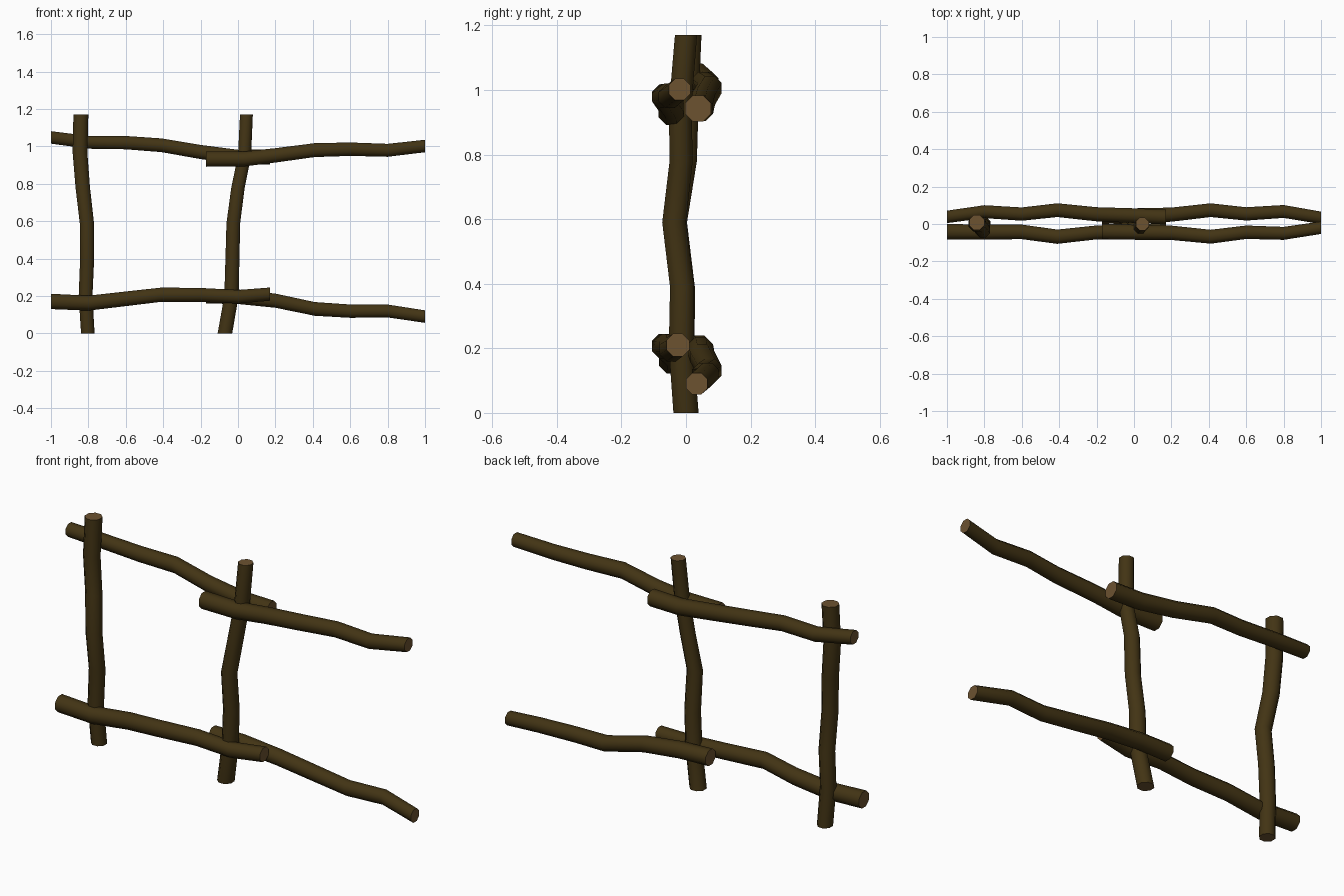
import bpy, bmesh, math
from mathutils import Vector

if "Cube" in bpy.data.objects:
    bpy.data.objects.remove(bpy.data.objects["Cube"])

SIDES = 8


def material(name, rgb):
    m = bpy.data.materials.new(name)
    m.diffuse_color = (*rgb, 1)
    m.use_nodes = True
    m.node_tree.nodes["Principled BSDF"].inputs["Base Color"].default_value = m.diffuse_color
    return m


bark = material("dark bark", (0.055, 0.034, 0.007))
cut_wood = material("cut wood", (0.15, 0.085, 0.03))


def log(name, axis, path, r0, r1):
    """Crooked tapering pole; rings stay square to the given main axis."""
    bm = bmesh.new()
    rings = []
    for i, p in enumerate(path):
        r = r0 + (r1 - r0) * i / (len(path) - 1)
        ring = []
        for k in range(SIDES):
            a = 2 * math.pi * (k + 0.5) / SIDES
            u, v = r * 1.03 * math.cos(a), r * 1.03 * math.sin(a)
            off = Vector((0, u, v)) if axis == "x" else Vector((u, v, 0))
            ring.append(bm.verts.new(Vector(p) + off))
        rings.append(ring)
    for a, b in zip(rings, rings[1:]):
        for k in range(SIDES):
            n = (k + 1) % SIDES
            bm.faces.new((a[k], a[n], b[n], b[k]))
    # sawn ends
    for ring in (rings[0][::-1], rings[-1]):
        bm.faces.new(ring).material_index = 1
    bmesh.ops.recalc_face_normals(bm, faces=bm.faces[:])
    me = bpy.data.meshes.new(name)
    bm.to_mesh(me)
    bm.free()
    me.materials.append(bark)
    me.materials.append(cut_wood)
    ob = bpy.data.objects.new(name, me)
    bpy.context.collection.objects.link(ob)
    bpy.context.view_layer.objects.active = ob
    ob.select_set(True)
    bpy.ops.object.shade_smooth_by_angle(angle=math.radians(50))
    ob.select_set(False)


# Upright posts
log("left_post", "z", [(-.803, 0, 0), (-.815, -.01, .2), (-.807, -.01, .39), (-.808, -.035, .59),
                       (-.83, -.005, .78), (-.845, 0, .97), (-.84, .008, 1.17)], .038, .042)
log("right_post", "z", [(-.07, 0, 0), (-.035, -.015, .2), (-.03, -.012, .39), (-.025, -.037, .59),
                        (0, -.015, .78), (.035, -.018, .95), (.045, 0, 1.17)], .041, .036)

# Rails, alternating behind and in front of the posts
log("upper_left_rail", "x", [(-1, .038, 1.048), (-.8, .066, 1.022), (-.6, .053, 1.02), (-.41, .074, 1.006),
                             (-.2, .052, .97), (0, .045, .943), (.17, .037, .943)], .035, .042)
log("upper_right_rail", "x", [(-.17, -.04, .932), (.03, -.045, .932), (.2, -.047, .952), (.41, -.068, .98),
                              (.6, -.044, .985), (.8, -.05, .979), (1, -.02, 1.002)], .043, .035)
log("lower_left_rail", "x", [(-1, -.041, .171), (-.8, -.043, .162), (-.6, -.042, .185), (-.41, -.068, .207),
                             (-.2, -.045, .206), (0, -.046, .196), (.17, -.025, .21)], .043, .037)
log("lower_right_rail", "x", [(-.17, .04, .2), (0, .045, .196), (.2, .05, .175), (.41, .074, .131),
                              (.6, .054, .119), (.8, .067, .12), (1, .033, .09)], .042, .035)
